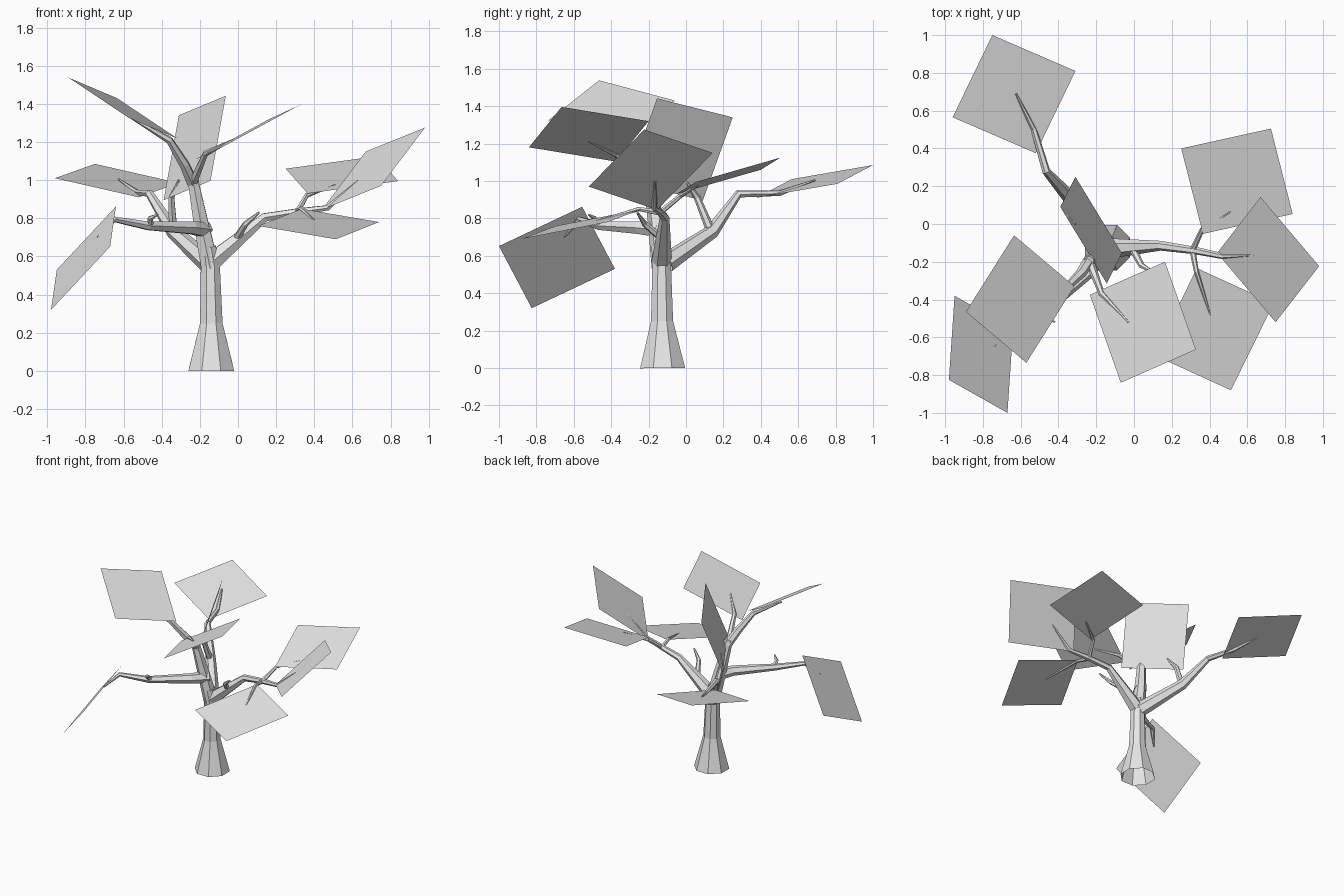
import bpy
import bmesh
import math
from mathutils import Vector

cube = bpy.data.objects.get("Cube")
if cube:
    bpy.data.objects.remove(cube)

# One plain grey covers bark and leaves
grey = bpy.data.materials.new("light_grey")
grey.use_nodes = True
colour = (0.8, 0.8, 0.8, 1.0)
grey.diffuse_color = colour
grey.node_tree.nodes["Principled BSDF"].inputs["Base Color"].default_value = colour


def add_object(name, bm):
    mesh = bpy.data.meshes.new(name)
    bm.to_mesh(mesh)
    bm.free()
    mesh.materials.append(grey)
    obj = bpy.data.objects.new(name, mesh)
    bpy.context.collection.objects.link(obj)
    return obj


def limb(name, path, radii, sides=6):
    """Tapered faceted tube along a path, open at its root and capped at its tip."""
    points = [Vector(p) for p in path]
    bm = bmesh.new()
    last = len(points) - 1
    axis = (points[1] - points[0]).normalized()
    side = Vector((1, 0, 0)) if abs(axis.z) > 0.8 else Vector((0, 0, 1))
    previous = []
    for i, (point, radius) in enumerate(zip(points, radii)):
        axis = (points[min(i + 1, last)] - points[max(i - 1, 0)]).normalized()
        side = (side - axis * side.dot(axis)).normalized()
        across = axis.cross(side)
        ring = []
        for k in range(sides):
            a = math.tau * (k + 0.5) / sides
            ring.append(bm.verts.new(point + radius * (side * math.cos(a) + across * math.sin(a))))
        for k in range(len(previous)):
            j = (k + 1) % sides
            bm.faces.new((previous[k], previous[j], ring[j], ring[k]))
        previous = ring
    bm.faces.new(previous)
    return add_object(name, bm)


def leaf(name, a, b, c):
    """Flat square leaf card from three corners in order around it."""
    a, b, c = Vector(a), Vector(b), Vector(c)
    bm = bmesh.new()
    face = bm.faces.new([bm.verts.new(p) for p in (a, b, c, a + c - b)])
    face.normal_update()
    if face.normal.z < 0:
        face.normal_flip()
    return add_object(name, bm)


# Trunk with a flared foot
limb("trunk", [(-.14, -.125, 0), (-.14, -.128, .25), (-.145, -.13, .55), (-.16, -.14, .65)],
     [.13, .064, .054, .048], sides=8)

# Upright stem and its two forks
limb("main_stem", [(-.145, -.13, .54), (-.195, -.16, .78), (-.24, -.2, 1.02)], [.054, .044, .03])
limb("upper_right_branch", [(-.235, -.19, .98), (-.28, -.26, 1.08), (-.36, -.34, 1.21),
                            (-.565, -.4, 1.33)], [.032, .028, .02, .006])
limb("upper_front_branch", [(-.235, -.2, .99), (-.17, -.37, 1.14), (-.03, -.52, 1.21)],
     [.025, .016, .005])

# Left branch with its side twigs
limb("left_branch", [(-.14, -.13, .57), (.14, -.115, .805), (.32, -.14, .835),
                     (.47, -.17, .855), (.635, -.165, 1.0)], [.055, .026, .02, .016, .005])
limb("left_back_twig", [(.31, -.14, .83), (.36, -.03, .92), (.51, .065, .975)], [.016, .013, .004])
limb("left_front_twig", [(.31, -.14, .83), (.33, -.25, .85), (.41, -.5, .78)], [.016, .013, .004])
limb("left_stub", [(-.01, -.125, .69), (.04, -.22, .77), (.11, -.26, .83)], [.022, .016, .006])

# Front branch reaching out to the right, with a short stub
limb("front_branch", [(-.17, -.14, .74), (-.24, -.25, .75), (-.47, -.46, .76),
                      (-.65, -.57, .795), (-.735, -.65, .7)], [.045, .038, .025, .016, .005])
limb("front_stub", [(-.46, -.45, .76), (-.46, -.49, .8), (-.42, -.52, .82)], [.02, .014, .005])

# Back branch with the twig that carries the upright leaf
limb("back_branch", [(-.15, -.11, .56), (-.34, .14, .73), (-.465, .28, .93),
                     (-.53, .5, .935), (-.625, .69, 1.005)], [.055, .038, .022, .016, .005])
limb("back_twig", [(-.34, .13, .74), (-.35, .06, .91), (-.31, 0, 1)], [.025, .018, .005])

# Square leaf cards
leaf("back_leaf", (-.96, .565, 1.01), (-.75, 1, 1.085), (-.31, .81, .985))
leaf("left_back_leaf", (.25, .4, 1.06), (.725, .505, 1.125), (.84, .053, .995))
leaf("left_leaf", (.67, .143, 1.15), (.98, -.223, 1.275), (.75, -.52, .97))
leaf("left_front_leaf", (.333, -.234, .85), (.74, -.42, .78), (.513, -.88, .69))
leaf("upper_right_leaf", (-.635, -.06, 1.43), (-.89, -.465, 1.538), (-.57, -.735, 1.325))
leaf("front_right_leaf", (-.95, -.38, .53), (-.98, -.825, .32), (-.67, -1, .652))
leaf("upper_front_leaf", (.164, -.2, 1.32), (.328, -.665, 1.396), (-.07, -.84, 1.18))
leaf("upright_leaf", (-.064, -.155, 1.442), (-.31, .25, 1.34), (-.39, .09, .895))
